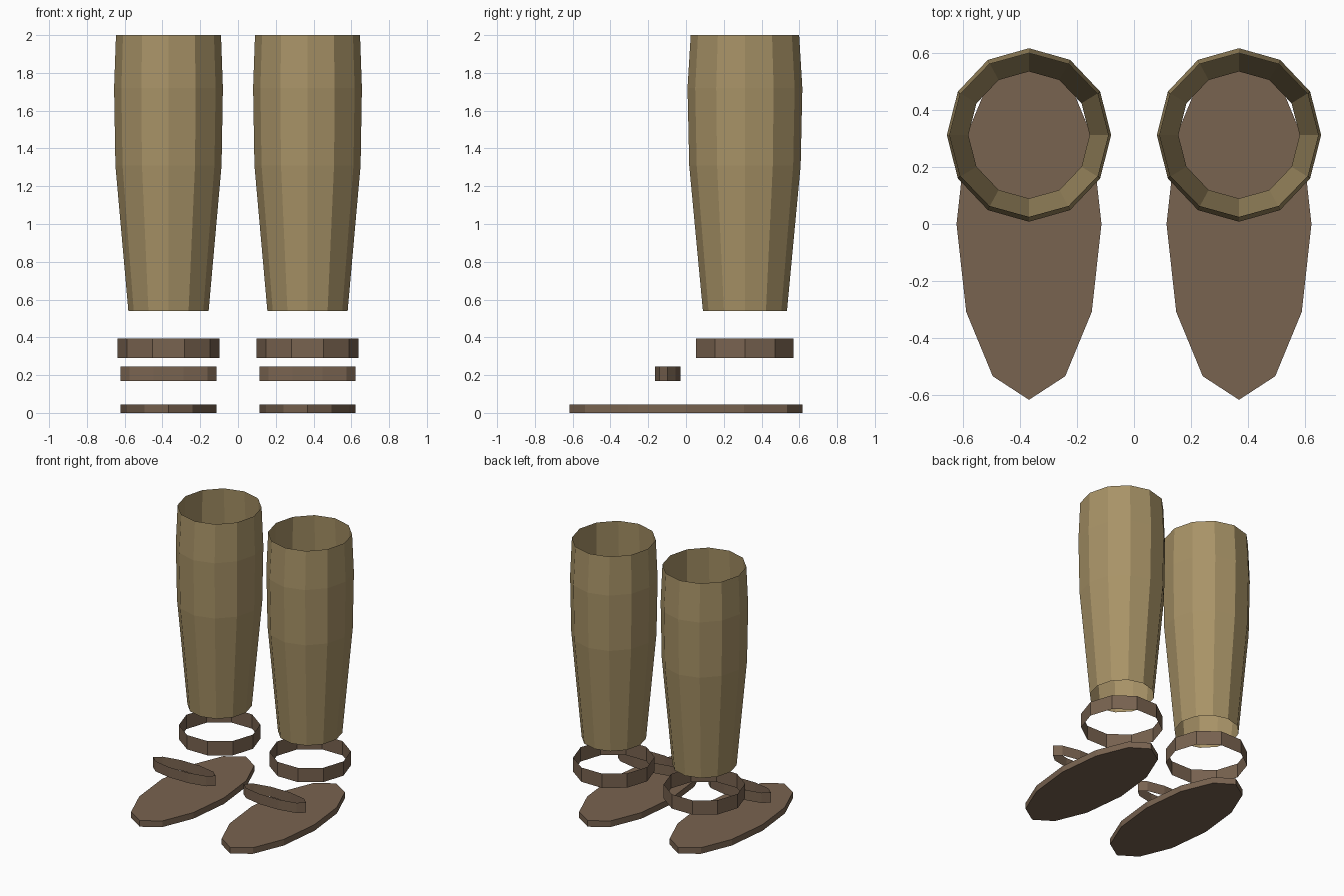
import bpy, bmesh, math

if "Cube" in bpy.data.objects:
    bpy.data.objects.remove(bpy.data.objects["Cube"])


def material(name, rgb):
    m = bpy.data.materials.new(name)
    m.diffuse_color = (*rgb, 1.0)
    m.use_nodes = True
    m.node_tree.nodes["Principled BSDF"].inputs["Base Color"].default_value = m.diffuse_color
    return m


CLOTH = material("tan cloth", (0.39, 0.29, 0.135))
LEATHER = material("brown leather", (0.19, 0.125, 0.08))


def loft(name, centre, sides, rings, mat, capped=False):
    """Stack of elliptical polygon rings (z, rx, ry), flat shaded."""
    bm = bmesh.new()
    loops = []
    for z, rx, ry in rings:
        loops.append([bm.verts.new((centre[0] + rx * math.cos(2 * math.pi * i / sides),
                                    centre[1] + ry * math.sin(2 * math.pi * i / sides), z))
                      for i in range(sides)])
    for low, high in zip(loops, loops[1:]):
        for i in range(sides):
            j = (i + 1) % sides
            bm.faces.new((low[i], low[j], high[j], high[i]))
    if capped:
        bm.faces.new(loops[0][::-1])
        bm.faces.new(loops[-1])
    mesh = bpy.data.meshes.new(name)
    bm.to_mesh(mesh)
    bm.free()
    mesh.materials.append(mat)
    obj = bpy.data.objects.new(name, mesh)
    bpy.context.collection.objects.link(obj)
    return obj


for side, x in (("left", 0.368), ("right", -0.368)):
    # open trouser leg, bulging at the calf
    loft(side + "_leg_wrap", (x, 0.312), 12,
         [(0.54, 0.2125, 0.2225), (1.31, 0.281, 0.295),
          (1.72, 0.288, 0.304), (2.0, 0.273 + 0.005, 0.287)], CLOTH)
    # thin ankle band
    loft(side + "_ankle_band", (x, 0.312), 10,
         [(0.29, 0.271, 0.271), (0.395, 0.271, 0.271)], LEATHER)
    # flattened toe strap loop
    loft(side + "_toe_strap", (x, -0.097), 10,
         [(0.17, 0.254, 0.0715), (0.245, 0.254, 0.0715)], LEATHER)
    # solid sandal sole
    loft(side + "_sole", (x, 0.0), 12,
         [(0.0, 0.254, 0.616), (0.045, 0.254, 0.616)], LEATHER, capped=True)
